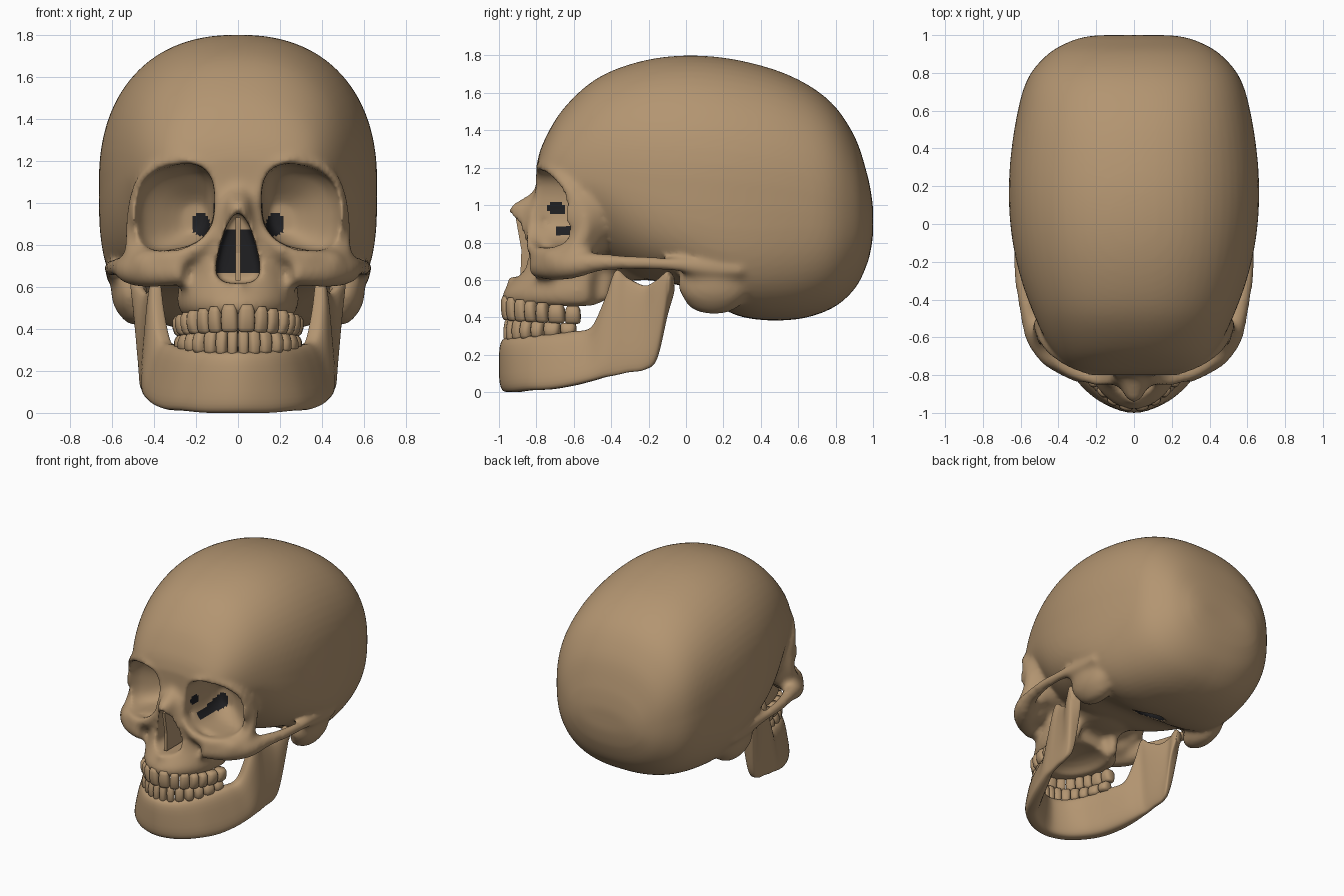
import bpy, bmesh, math
from mathutils import Matrix, Vector

if "Cube" in bpy.data.objects:
    bpy.data.objects.remove(bpy.data.objects["Cube"])


def material(name, rgb):
    m = bpy.data.materials.new(name)
    m.diffuse_color = (*rgb, 1)
    m.use_nodes = True
    m.node_tree.nodes["Principled BSDF"].inputs["Base Color"].default_value = m.diffuse_color
    return m


BONE = material("bone", (0.45, 0.30, 0.165))
DARK = material("dark_cavity", (0.014, 0.014, 0.016))


def spline(keys, k):
    """Catmull-Rom samples through tuples of any length."""
    out, last = [], len(keys) - 1
    for i in range(last):
        ps = keys[max(i - 1, 0)], keys[i], keys[i + 1], keys[min(i + 2, last)]
        for j in range(k):
            t = j / k
            out.append(tuple(0.5 * (2*b + (c-a)*t + (2*a-5*b+4*c-d)*t*t + (3*b-a-3*c+d)*t**3)
                             for a, b, c, d in zip(*ps)))
    return out + [keys[-1]]


def oval(w, hi, lo, mid, nhi, nlo, seg=40):
    """Superellipse with different upper and lower halves."""
    pts = []
    for i in range(seg):
        a = 2 * math.pi * (i + 0.5) / seg
        c, s = math.cos(a), math.sin(a)
        n = nhi if s > 0 else nlo
        h = hi - mid if s > 0 else mid - lo
        pts.append((math.copysign(w * abs(c) ** (2 / n), c),
                    mid + math.copysign(h * abs(s) ** (2 / n), s)))
    return pts


def skin(bm, rings):
    vs = [[bm.verts.new(p) for p in r] for r in rings]
    n = len(vs[0])
    for a, b in zip(vs, vs[1:]):
        for i in range(n):
            bm.faces.new((a[i], a[(i + 1) % n], b[(i + 1) % n], b[i]))
    bm.faces.new(vs[0][::-1])
    bm.faces.new(vs[-1])


def ball(bm, c, r):
    bmesh.ops.create_uvsphere(bm, u_segments=20, v_segments=12, radius=1,
                              matrix=Matrix.Translation(c) @ Matrix.Diagonal((*r, 1)))


def rod(bm, keys, side, ref, k=4):
    """Tube of varying radius through (x, y, z, r) keys; ref is never along it."""
    path = spline(keys, k)
    rings = []
    for i, (x, y, z, r) in enumerate(path):
        t = Vector(path[min(i + 1, len(path) - 1)][:3]) - Vector(path[max(i - 1, 0)][:3])
        n = t.cross(Vector(ref)).normalized()
        m = t.cross(n).normalized()
        ring = []
        for j in range(12):
            a = j * math.pi / 6
            p = Vector((x, y, z)) + (n * math.cos(a) + m * math.sin(a)) * r
            ring.append((side * p.x, p.y, p.z))
        rings.append(ring)
    skin(bm, rings)


def finish(bm, name):
    bmesh.ops.recalc_face_normals(bm, faces=bm.faces[:])
    me = bpy.data.meshes.new(name)
    bm.to_mesh(me)
    bm.free()
    ob = bpy.data.objects.new(name, me)
    bpy.context.collection.objects.link(ob)
    me.materials.append(BONE)
    me.shade_smooth()
    return ob


def remesh(ob, size):
    m = ob.modifiers.new("remesh", 'REMESH')
    m.mode = 'VOXEL'
    m.voxel_size = size
    m.use_smooth_shade = True


def bake(ob):
    bpy.context.view_layer.update()
    deps = bpy.context.evaluated_depsgraph_get()
    me = bpy.data.meshes.new_from_object(ob.evaluated_get(deps))
    ob.modifiers.clear()
    ob.data = me


# Braincase: sections along y (y, half width, top, bottom, widest z, exponents)
bm = bmesh.new()
cranium = [(-.80, .20, 1.21, 1.02, 1.12, 2.4, 2), (-.765, .34, 1.33, .95, 1.12, 2.4, 2),
           (-.66, .44, 1.51, .84, 1.13, 2.3, 1.9), (-.48, .53, 1.675, .70, 1.14, 2.3, 1.9),
           (-.25, .61, 1.767, .61, 1.12, 2.3, 2.7), (0, .655, 1.80, .56, 1.10, 2.3, 3.5),
           (.27, .66, 1.777, .41, 1.08, 2.3, 3.3), (.55, .625, 1.695, .385, 1.05, 2.35, 2.9),
           (.765, .565, 1.56, .44, 1.0, 2.4, 2.6), (.90, .455, 1.37, .55, .96, 2.4, 2.4),
           (.97, .33, 1.16, .69, .92, 2.3, 2.3), (.995, .23, 1.03, .80, .91, 2.2, 2.2),
           (1.0, .14, .98, .85, .91, 2.2, 2.2)]
skin(bm, [[(x, k[0], z) for x, z in oval(*k[1:], 64)] for k in spline(cranium, 5)])
braincase = finish(bm, "braincase")

# Upper jaw and nose: sections along z (z, half width, back, front, widest y, exponents)
bm = bmesh.new()
maxilla = [(.46, .265, -.47, -.965, -.57, 3, 1.95), (.52, .29, -.47, -.985, -.57, 3, 1.95),
           (.58, .285, -.47, -.945, -.57, 3, 2), (.66, .275, -.45, -.89, -.57, 3, 2.1),
           (.76, .27, -.45, -.86, -.57, 3, 2.2), (.86, .20, -.45, -.84, -.57, 3, 2.2)]
nose = [(.60, .15, -.45, -.88, -.70, 3, 2), (.72, .145, -.45, -.89, -.70, 3, 2),
        (.84, .125, -.45, -.915, -.70, 3, 2), (.95, .09, -.45, -.95, -.70, 3, 2),
        (1.0, .08, -.45, -.94, -.70, 3, 2), (1.07, .075, -.45, -.82, -.70, 3, 2),
        (1.15, .07, -.45, -.79, -.70, 3, 2)]
for part in (maxilla, nose):
    skin(bm, [[(x, y, k[0]) for x, y in oval(*k[1:])] for k in spline(part, 3)])
ball(bm, (0, -.92, .615), (.025, .05, .03))
# Skull base
ball(bm, (0, -.28, .75), (.3, .38, .155))

orbit_rim = [(.10, -.79, 1.02, .03), (.14, -.78, 1.14, .032), (.24, -.775, 1.205, .03),
             (.38, -.71, 1.175, .034), (.46, -.63, 1.09, .037), (.492, -.55, .97, .037),
             (.50, -.545, .85, .04), (.485, -.62, .75, .045), (.37, -.75, .735, .045),
             (.24, -.81, .755, .04), (.14, -.83, .85, .03), (.10, -.79, 1.02, .03)]
cheek_arch = [(.25, -.80, .67, .06), (.40, -.71, .67, .075), (.50, -.60, .68, .075),
              (.56, -.45, .695, .05), (.60, -.25, .69, .04), (.605, -.08, .685, .038),
              (.59, .08, .67, .045), (.59, .32, .65, .04)]
for s in (1, -1):
    rod(bm, orbit_rim, s, (0, 1, 0))
    rod(bm, cheek_arch, s, (0, 0, 1))
    rod(bm, [(.15, -.42, .72, .05), (.16, -.43, .6, .045), (.18, -.44, .48, .03)], s, (0, 1, 0))
    ball(bm, (s * .30, -.55, .955), (.225, .22, .24))      # socket wall
    ball(bm, (s * .42, -.52, .87), (.09, .07, .17))        # outer socket wall
    ball(bm, (s * .39, -.66, .71), (.13, .12, .08))        # cheek
    ball(bm, (s * .51, .15, .58), (.095, .20, .14))        # mastoid
    ball(bm, (s * .48, .15, .50), (.09, .16, .085))
face = finish(bm, "face")

# Cutter: eye sockets, nasal opening, palate, opening in the base
bm = bmesh.new()
socket = [(-1.1, .30, .98, .19, .20), (-.85, .30, .98, .19, .20), (-.62, .30, .975, .185, .195),
          (-.52, .265, .95, .14, .15), (-.43, .21, .93, .06, .07)]
for s in (1, -1):
    rings = []
    for y, cx, cz, w, h in spline(socket, 2):
        rings.append([(s * (cx + x), y, cz + z - .18 * x) for x, z in oval(w, h, -h, 0, 2.6, 2.8, 24)])
    skin(bm, rings)
pear = [(.012, .955), (.05, .90), (.085, .80), (.105, .70), (.10, .64), (.05, .618)]
pear += [(-x, z) for x, z in reversed(pear)]
skin(bm, [[(x, y, z) for x, z in pear] for y in (-1.1, -.62)])
ball(bm, (0, -.60, .43), (.20, .28, .10))
ball(bm, (0, .17, .45), (.10, .11, .16))
cutter = finish(bm, "cutter")
cutter.hide_render = True

# Cut the two light meshes, then fuse them into one smooth skull
remesh(face, .025)
bm = bmesh.new()
for ob in (braincase, face):
    cut = ob.modifiers.new("cut", 'BOOLEAN')
    cut.operation = 'DIFFERENCE'
    cut.solver = 'EXACT'
    cut.object = cutter
    bake(ob)
    bm.from_mesh(ob.data)
for ob in (braincase, face, cutter):
    bpy.data.objects.remove(ob)
skull = finish(bm, "skull")
remesh(skull, .016)
soft = skull.modifiers.new("soften", 'SMOOTH')
soft.factor = .5
soft.iterations = 11
bake(skull)

# Dark depths of the nose, sockets and base opening
me = skull.data
me.materials.clear()
me.materials.append(BONE)
me.materials.append(DARK)
for p in me.polygons:
    x, y, z = p.center
    x = abs(x)
    nasal = x < .115 and .67 < z < .87 and -.72 < y < -.58
    fissure = ((x - .175) / .042) ** 2 + ((z - .895) / .055) ** 2 < 1 and -.70 < y < -.4
    slit = .08 < x < .18 and ((y + .69) / .05) ** 2 + ((z - .98) / .035) ** 2 < 1
    base = x * x + (y - .17) ** 2 < .105 ** 2 and .40 < z < .75
    p.material_index = int(nasal or fissure or slit or base)
me.shade_smooth()

# Nasal septum
bm = bmesh.new()
plate = [(-.885, .63), (-.88, .76), (-.91, .93), (-.6, .93), (-.6, .63)]
skin(bm, [[(x, y, z) for y, z in plate] for x in (-.011, .011)])
septum = finish(bm, "nasal_septum")
septum.data.shade_flat()

# Lower jaw: one sweep (x low, x high, y, z low, z high, half thickness)
half = [(0, 0, -.945, 0, .29, .055), (.14, .11, -.905, 0, .29, .055),
        (.25, .19, -.825, .01, .30, .055), (.32, .25, -.72, .015, .31, .055),
        (.375, .30, -.60, .035, .325, .052), (.41, .345, -.50, .06, .35, .045),
        (.43, .375, -.43, .08, .50, .04), (.44, .39, -.375, .09, .65, .032),
        (.445, .40, -.31, .105, .61, .03), (.45, .43, -.22, .12, .57, .028),
        (.445, .465, -.155, .18, .60, .032), (.45, .48, -.10, .42, .645, .04),
        (.465, .485, -.075, .53, .62, .035)]
path = spline([(-a, -b, *r) for a, b, *r in reversed(half)] + half[1:], 5)
bm = bmesh.new()
rings = []
for i, (xl, xh, y, zl, zh, t) in enumerate(path):
    a, b = path[max(i - 1, 0)], path[min(i + 1, len(path) - 1)]
    d = Vector((b[0] + b[1] - a[0] - a[1], 2 * (b[2] - a[2]))).normalized()
    rings.append([(xl + (xh - xl) * v + d.y * u, y - d.x * u, zl + (zh - zl) * v)
                  for u, v in oval(t, 1, 0, .5, 3.5, 3.5, 28)])
skin(bm, rings)
finish(bm, "lower_jaw")


# Teeth: placed by width along half an oval arch, then mirrored
def teeth(name, widths, a, b, gum, tip):
    bm = bmesh.new()
    t = 0
    for i, w in enumerate(widths):
        t += w / 2 / math.hypot(a * math.cos(t), b * math.sin(t))
        f = i / (len(widths) - 1)
        z0, z1 = gum[0] + (gum[1] - gum[0]) * f, tip[0] + (tip[1] - tip[0]) * f
        cx, cy = a * math.sin(t), -.55 - b * math.cos(t)
        tan = Vector((a * math.cos(t), b * math.sin(t))).normalized()
        depth = .033 if i < 3 else .045
        for s in (1, -1):
            skin(bm, [[(s * (cx + tan.x * u - tan.y * v), cy + tan.y * u + tan.x * v, z0 + (z1 - z0) * h)
                       for u, v in oval(w * .5 * kw, depth * kd, -depth * kd, 0, 2.8, 2.8, 16)]
                      for h, kw, kd in ((0, .7, .7), (.2, .93, 1), (.55, 1, 1),
                                        (.85, .97, .8), (.96, .88, .6), (1, .6, .4))])
        t += w / 2 / math.hypot(a * math.cos(t), b * math.sin(t))
    finish(bm, name)


teeth("upper_teeth", (.08, .065, .07, .065, .065, .09, .085), .27, .41, (.515, .46), (.385, .365))
teeth("lower_teeth", (.05, .055, .065, .065, .07, .09, .085), .265, .395, (.265, .30), (.395, .37))
